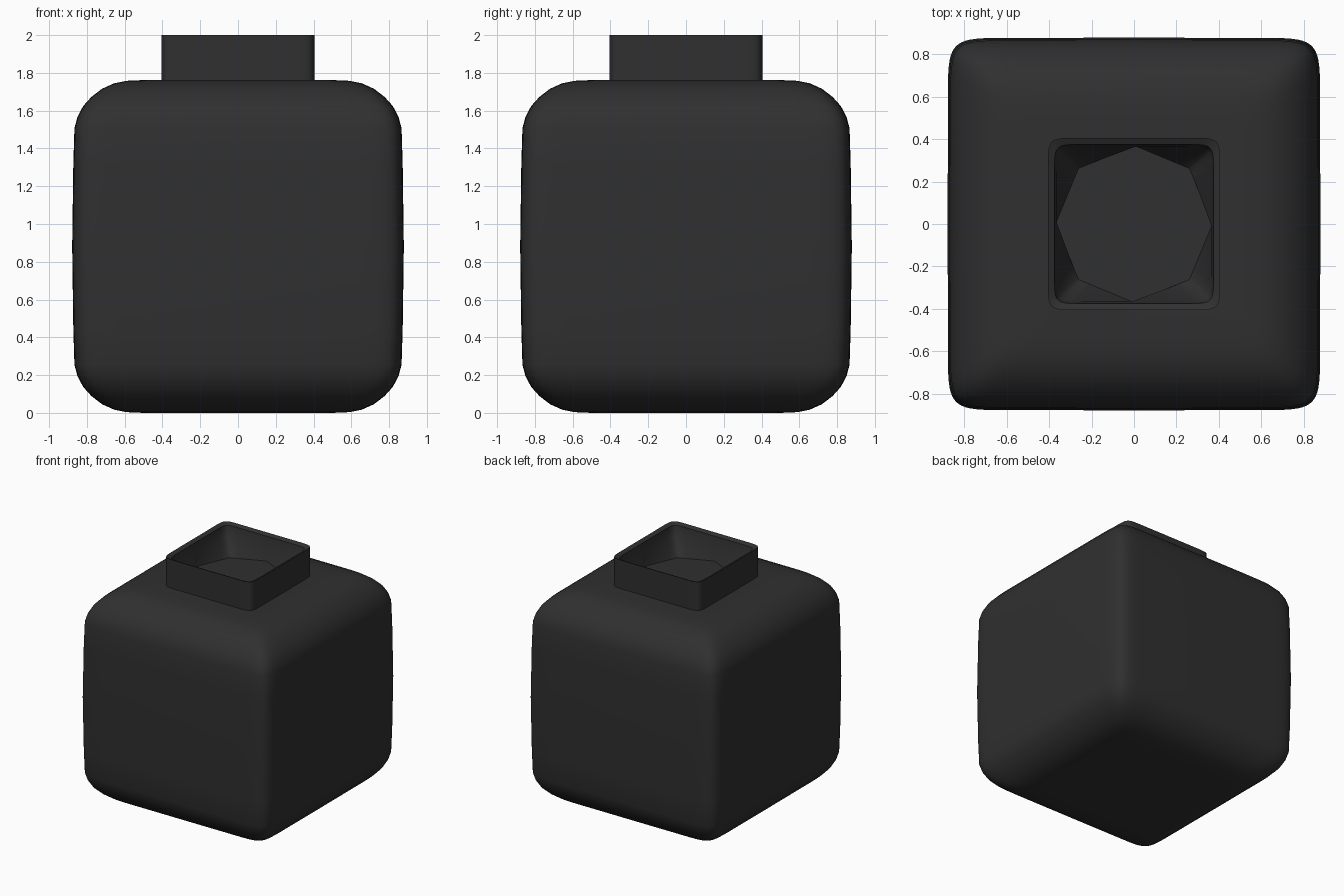
import bpy, bmesh, math

if "Cube" in bpy.data.objects:
    bpy.data.objects.remove(bpy.data.objects["Cube"])

STEPS = 64
mat = bpy.data.materials.new("dark_grey")
mat.diffuse_color = (0.03, 0.029, 0.03, 1)
mat.use_nodes = True
mat.node_tree.nodes["Principled BSDF"].inputs["Base Color"].default_value = mat.diffuse_color


def squircle(half, z, n=15):
    """Square ring with soft corners."""
    ring = []
    for i in range(STEPS):
        t = 2 * math.pi * i / STEPS
        c, s = math.cos(t), math.sin(t)
        x = math.copysign(abs(c) ** (2 / n), c) if abs(c) > 1e-6 else 0
        y = math.copysign(abs(s) ** (2 / n), s) if abs(s) > 1e-6 else 0
        ring.append((half * x, half * y, z))
    return ring


def octagon(radius, z):
    """Eight-sided ring sampled along the same directions as the squircle."""
    ring = []
    for x, y, _ in squircle(1, 0):
        a = math.atan2(y, x)
        local = (a + 1e-6) % (math.pi / 4) - math.pi / 8
        r = radius * math.cos(math.pi / 8) / math.cos(local)
        ring.append((r * math.cos(a), r * math.sin(a), z))
    return ring


def loft(name, rings, cap_start, cap_end, angle):
    bm = bmesh.new()
    rows = [[bm.verts.new(p) for p in ring] for ring in rings]
    for a, b in zip(rows, rows[1:]):
        for i in range(STEPS):
            j = (i + 1) % STEPS
            bm.faces.new((a[i], a[j], b[j], b[i]))
    if cap_start:
        bm.faces.new(rows[0][::-1])
    if cap_end:
        bm.faces.new(rows[-1])
    me = bpy.data.meshes.new(name)
    bm.to_mesh(me)
    bm.free()
    ob = bpy.data.objects.new(name, me)
    bpy.context.collection.objects.link(ob)
    me.materials.append(mat)
    bpy.ops.object.select_all(action='DESELECT')
    ob.select_set(True)
    bpy.context.view_layer.objects.active = ob
    bpy.ops.object.shade_smooth_by_angle(angle=math.radians(angle))
    return ob


# Body: softly rounded cube, mirrored profile of half width and height
H = 1.762
low = [(0.5, 0), (0.59, 0.004), (0.655, 0.017), (0.72, 0.046), (0.777, 0.09),
       (0.82, 0.138), (0.85, 0.195), (0.866, 0.255), (0.872, 0.45), (0.878, 0.88)]
profile = low + [(w, H - z) for w, z in reversed(low[:-1])]
loft("bottle_body", [squircle(w, z) for w, z in profile], True, True, 40)

# Neck: square collar narrowing inside to an eight-sided floor
loft("bottle_neck",
     [squircle(0.406, 1.74), squircle(0.406, 2.0), squircle(0.375, 1.985),
      squircle(0.362, 1.9), octagon(0.37, 1.78)],
     False, True, 40)
